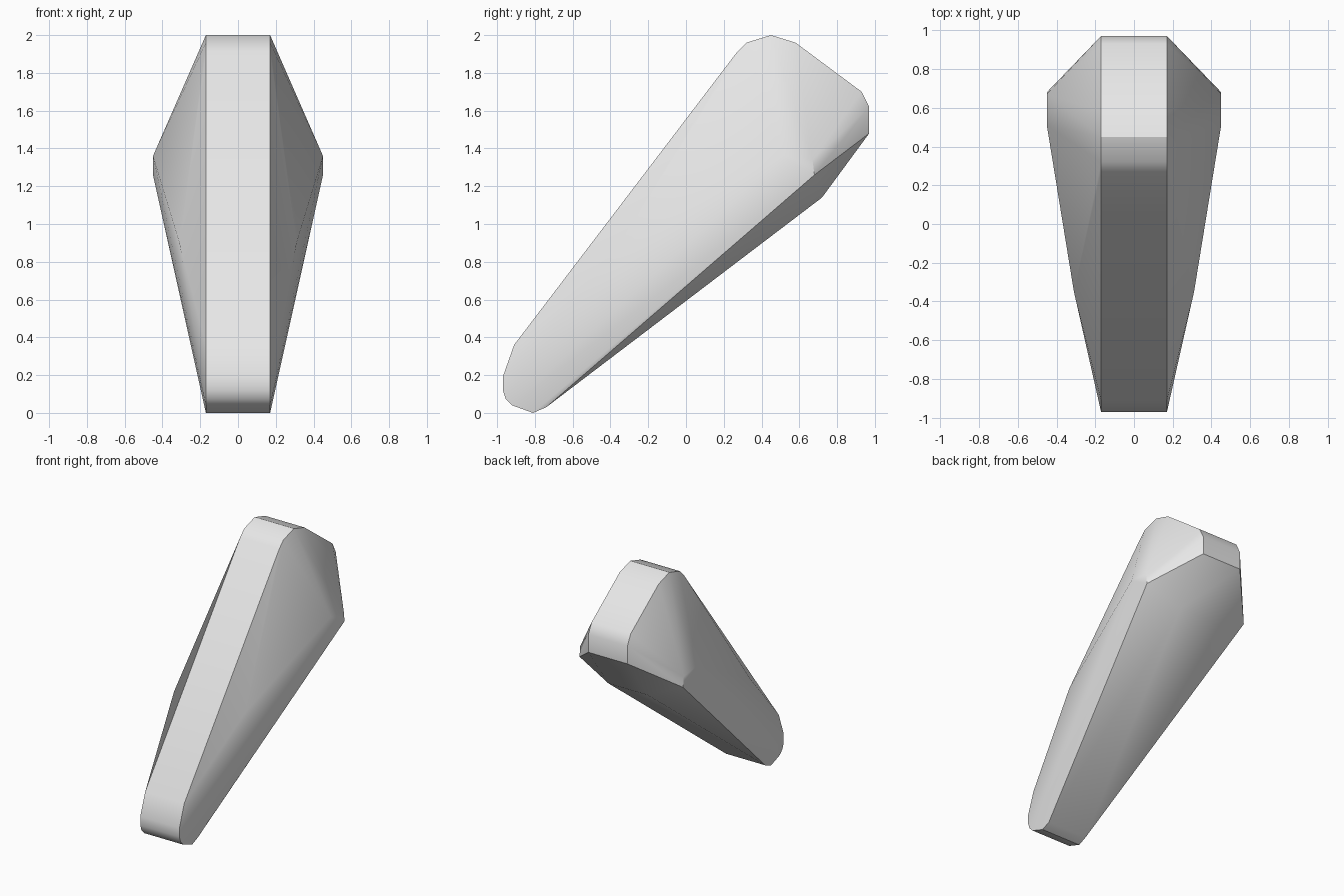
import bpy, bmesh, math

cube = bpy.data.objects.get("Cube")
if cube:
    bpy.data.objects.remove(cube, do_unlink=True)

# Single grey material
grey = bpy.data.materials.new("light_grey")
grey.use_nodes = True
colour = (0.8, 0.8, 0.8, 1)
grey.diffuse_color = colour
grey.node_tree.nodes["Principled BSDF"].inputs["Base Color"].default_value = colour

# Central slab profile (y, z), extruded to both sides
half_width = 0.17
profile = [
    (-0.81, 0), (-0.92, 0.04), (-0.955, 0.075), (-0.97, 0.12), (-0.97, 0.19),
    (-0.91, 0.36), (0.27, 1.91), (0.32, 1.96), (0.45, 2), (0.58, 1.96),
    (0.93, 1.70), (0.97, 1.62), (0.97, 1.48), (0.72, 1.14), (-0.74, 0.03),
]
# Outer corners of the bulging flanks (x, y, z)
flank = [(0.45, 0.51, 1.36), (0.45, 0.67, 1.34), (0.45, 0.68, 1.26),
         (0.31, -0.35, 0.9)]

# Wrap a convex skin round the mirrored points
bm = bmesh.new()
for side in (-1, 1):
    for y, z in profile:
        bm.verts.new((side * half_width, y, z))
    for x, y, z in flank:
        bm.verts.new((side * x, y, z))
hull = bmesh.ops.convex_hull(bm, input=bm.verts[:])
inner = {v for v in hull["geom_interior"] if isinstance(v, bmesh.types.BMVert)}
bmesh.ops.delete(bm, geom=list(inner), context="VERTS")
bmesh.ops.dissolve_limit(bm, angle_limit=math.radians(0.5),
                         verts=bm.verts[:], edges=bm.edges[:])
bmesh.ops.recalc_face_normals(bm, faces=bm.faces[:])

mesh = bpy.data.meshes.new("tapered_body")
bm.to_mesh(mesh)
bm.free()
mesh.materials.append(grey)
body = bpy.data.objects.new("tapered_body", mesh)
bpy.context.collection.objects.link(body)

# Smooth the gentle bends, keep the main creases sharp
bpy.ops.object.select_all(action="DESELECT")
body.select_set(True)
bpy.context.view_layer.objects.active = body
bpy.ops.object.shade_smooth_by_angle(angle=math.radians(30))
